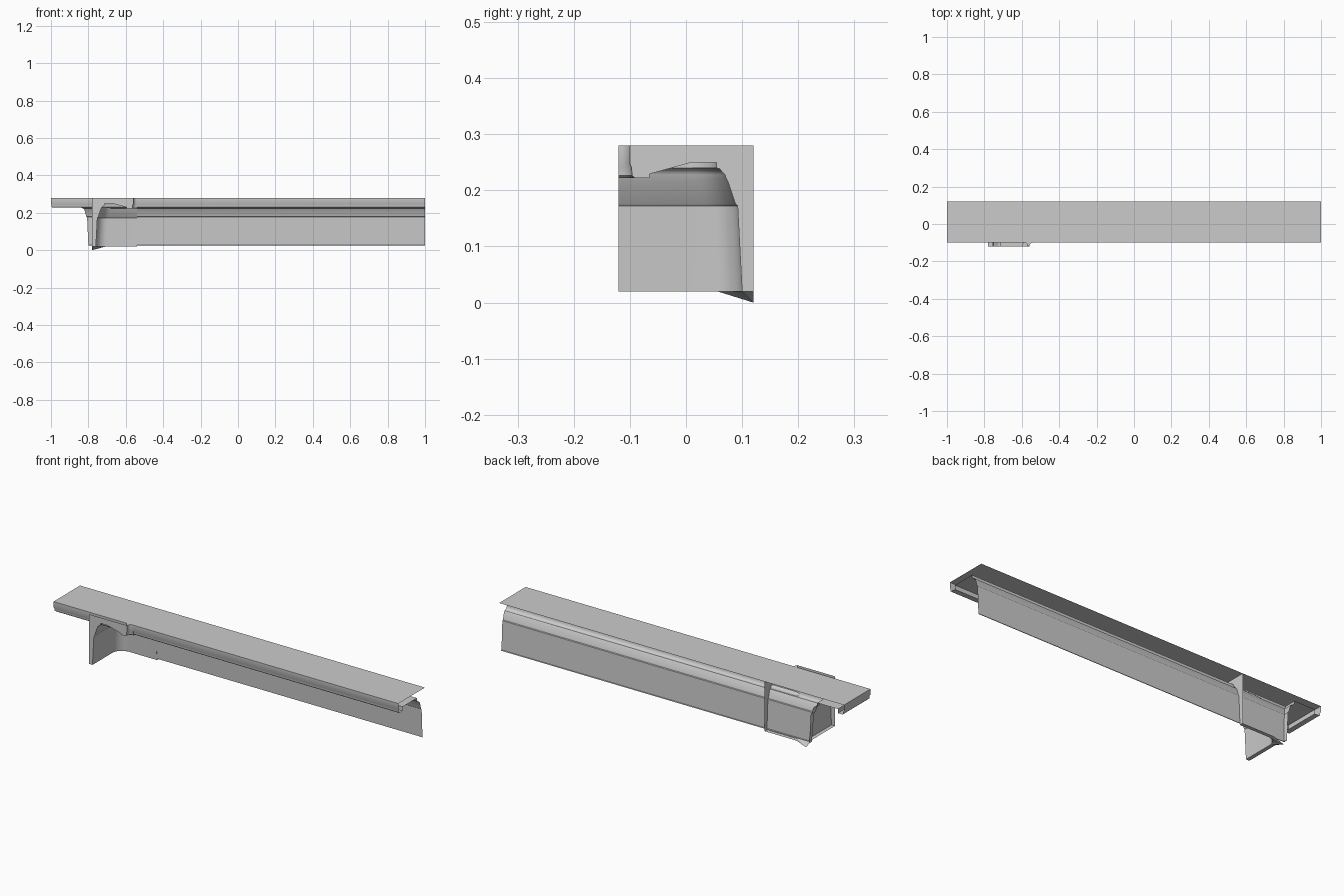
import bpy, bmesh, math

if "Cube" in bpy.data.objects:
    bpy.data.objects.remove(bpy.data.objects["Cube"])

grey = bpy.data.materials.new("light grey")
grey.diffuse_color = (0.6, 0.6, 0.6, 1)
grey.use_nodes = True
grey.node_tree.nodes["Principled BSDF"].inputs["Base Color"].default_value = grey.diffuse_color


def make(name, rings, ngons=()):
    """Skin neighbouring rings of points into strips, then add flat polygons."""
    bm = bmesh.new()
    rows = [[bm.verts.new(p) for p in ring] for ring in rings]
    for a, b in zip(rows, rows[1:]):
        for i in range(len(a) - 1):
            bm.faces.new((a[i], a[i + 1], b[i + 1], b[i]))
    for poly in ngons:
        f = bm.faces.new([bm.verts.new(p) for p in poly])
        bmesh.ops.triangulate(bm, faces=[f])
    bmesh.ops.remove_doubles(bm, verts=bm.verts, dist=0.0002)
    bmesh.ops.recalc_face_normals(bm, faces=bm.faces)
    me = bpy.data.meshes.new(name)
    bm.to_mesh(me)
    bm.free()
    me.materials.append(grey)
    ob = bpy.data.objects.new(name, me)
    bpy.context.collection.objects.link(ob)
    bpy.ops.object.select_all(action='DESELECT')
    ob.select_set(True)
    bpy.context.view_layer.objects.active = ob
    bpy.ops.object.shade_smooth_by_angle(angle=math.radians(32))
    return ob


def cove(p, q, bulge, n=5):
    """Shallow curved section from p to q."""
    out = []
    dx, dz = q[0] - p[0], q[1] - p[1]
    for i in range(n + 1):
        t = i / n
        s = bulge * math.sin(math.pi * t)
        out.append((p[0] + dx * t - dz * s, p[1] + dz * t + dx * s))
    return out


# Long counter: profile of (distance in from the front edge, height),
# mitred round the outer left corner
long_lip = [(0, 0.28), (0, 0.25), (0.004, 0.243), (0.004, 0.232),
            (0.008, 0.228), (0.035, 0.228), (0.035, 0.25), (0.155, 0.25)]
long_wall = (cove((0.155, 0.243), (0.174, 0.223), -0.2)
             + [(0.178, 0.218), (0.189, 0.18), (0.193, 0.177),
                (0.2, 0.027), (0.206, 0.025)])


def outer_path(d, z):
    return [(-1 + d, 0.12, z), (-1 + d, -0.1 + d, z), (1, -0.1 + d, z)]


make("long_counter_top", [], [[(-1, -0.1, 0.28), (1, -0.1, 0.28),
                               (1, 0.12, 0.28), (-1, 0.12, 0.28)]])
make("long_counter_moulding",
     [outer_path(d, z) for d, z in long_lip + long_wall])

# Inner corner piece: profile of (distance out from the back planes, height)
X0, Y0, SIZE, R, N = -0.78, 0.12, 0.24, 0.055, 8
corner_wall = ([(0, 0.02), (0.02, 0.02), (0.028, 0.172), (0.032, 0.176),
                (0.045, 0.215)]
               + cove((0.049, 0.222), (0.066, 0.24), 0.2) + [(0.066, 0.25)])
corner_lip = [(0.185, 0.25), (0.185, 0.222), (0.211, 0.222), (0.216, 0.226),
              (0.217, 0.24), (0.22, 0.248), (0.22, 0.28)]
corner_profile = corner_wall + corner_lip


def inner_path(e, z):
    r = min(R, SIZE - e)
    cx, cy = X0 + e + r, Y0 - e - r
    pts = [(X0 + e, Y0 - SIZE, z)]
    for i in range(N + 1):
        a = math.pi - math.pi / 2 * i / N
        p = (cx + r * math.cos(a), cy + r * math.sin(a), z)
        if e == 0 and 0 < i < N:      # dipped foot at the very corner
            p = (X0, Y0, 0.0)
        pts.append(p)
    return pts + [(X0 + SIZE, Y0 - e, z)]


rings = [inner_path(e, z) for e, z in corner_profile]
make("corner_moulding", rings)

# Flat end caps and the top of the corner piece
section = corner_profile + [(0, 0.28)]
front_cap = [(X0 + e, Y0 - SIZE, z) for e, z in section]
side_cap = [(X0 + SIZE, Y0 - e, z) for e, z in section]
make("corner_end_caps", [], [front_cap, side_cap])
make("corner_top", [], [rings[-1] + [(X0 + SIZE, Y0, 0.28), (X0, Y0, 0.28)]])
